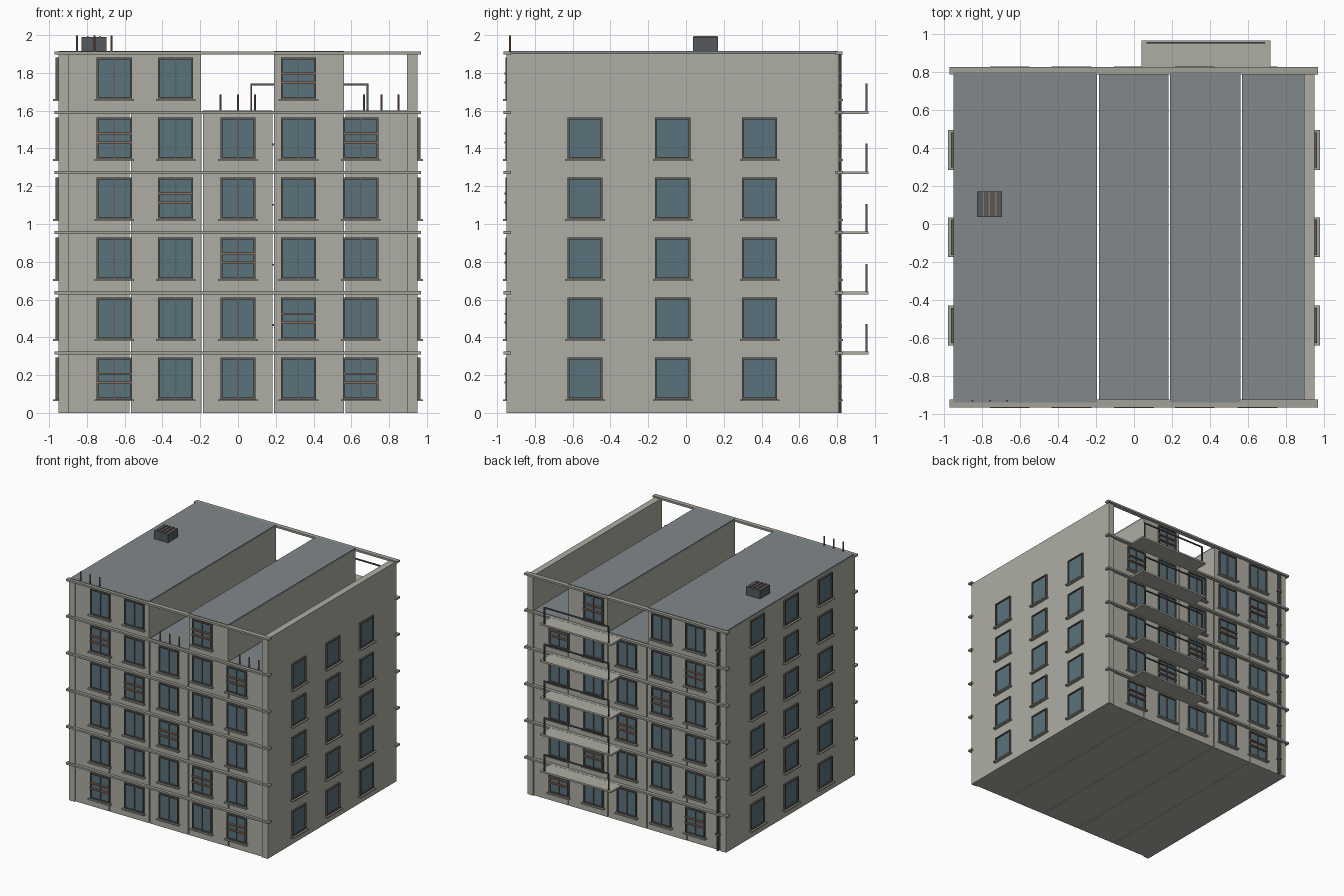
import bpy, bmesh
from mathutils import Matrix

if "Cube" in bpy.data.objects:
    bpy.data.objects.remove(bpy.data.objects["Cube"])

COLORS = {
    "concrete": (0.42, 0.42, 0.37, 1),
    "trim": (0.36, 0.36, 0.32, 1),
    "roofing": (0.22, 0.25, 0.26, 1),
    "glass": (0.10, 0.17, 0.20, 1),
    "frame": (0.12, 0.11, 0.10, 1),
    "metal": (0.09, 0.10, 0.11, 1),
    "rust": (0.30, 0.16, 0.10, 1),
}
parts = {}


def mesh_for(name, color):
    return parts.setdefault(name, (bmesh.new(), color))[0]


def box(name, color, x0, x1, y0, y1, z0, z1):
    """Add a box with the given limits to a named part."""
    m = Matrix.Translation(((x0 + x1) / 2, (y0 + y1) / 2, (z0 + z1) / 2)) \
        @ Matrix.Diagonal((abs(x1 - x0), abs(y1 - y0), abs(z1 - z0), 1))
    bmesh.ops.create_cube(mesh_for(name, color), size=1, matrix=m)


def rod(name, color, x, y, z0, z1, r, sides=8):
    bmesh.ops.create_cone(mesh_for(name, color), cap_ends=True, segments=sides,
                          radius1=r, radius2=r, depth=z1 - z0,
                          matrix=Matrix.Translation((x, y, (z0 + z1) / 2)))


FLOOR = 0.318
FRONT, BACK = -0.94, 0.80          # bay faces
LOW, HIGH = 5 * FLOOR, 6 * FLOOR - 0.006
COLS = (-0.655, -0.33, 0.0, 0.32, 0.65)
ROWS = (-0.535, -0.07, 0.39)

# bays, separated by narrow open joints
for x0, x1 in ((-0.95, -0.575), (-0.567, -0.194), (-0.184, 0.182), (0.19, 0.562), (0.57, 0.95)):
    box("bays", "concrete", x0, x1, FRONT, BACK, 0, LOW)

# top storey: two surviving blocks and a free standing side wall
for x0, x1 in ((-0.95, -0.195), (0.19, 0.562)):
    box("upper_blocks", "concrete", x0, x1, FRONT, BACK, LOW, HIGH)
    box("upper_roof", "roofing", x0, x1, FRONT, BACK, HIGH, HIGH + 0.015)
box("upper_side_wall", "concrete", 0.895, 0.95, FRONT, BACK, LOW, HIGH)
for x0, x1 in ((-0.184, 0.182), (0.57, 0.895)):
    box("lower_roof", "roofing", x0, x1, FRONT, BACK, LOW, LOW + 0.012)

# corner piers
for x0, x1 in ((-0.95, -0.897), (0.895, 0.95)):
    for y0, y1 in ((-0.95, FRONT), (BACK, 0.81)):
        box("corner_piers", "concrete", x0, x1, y0, y1, 0, HIGH)

# floor bands on front and back
for f in range(1, 7):
    z = f * FLOOR
    for y0, y1 in ((-0.966, -0.926), (0.788, 0.828)):
        box("floor_bands", "trim", -0.972, 0.97, y0, y1, z - 0.008 - 0.003 * (f == 6), z + 0.008 - 0.003 * (f == 6))


def window(axis, side, face, c, z, mullion=True, boards=False):
    """Window on a wall: axis 'y' for front/back, 'x' for the sides."""
    def piece(name, color, a0, a1, depth, z0, z1):
        d0, d1 = sorted((face - side * 0.004, face + side * depth))
        if axis == "y":
            box(name, color, c + a0, c + a1, d0, d1, z + z0, z + z1)
        else:
            box(name, color, d0, d1, c + a0, c + a1, z + z0, z + z1)

    w, lo, hi, t = 0.093, 0.072, 0.292, 0.010
    piece("window_glass", "glass", -w + t, w - t, 0.005, lo + t, hi - t)
    for s in (-1, 1):
        a0, a1 = sorted((s * w, s * (w - t)))
        piece("window_frames", "frame", a0, a1, 0.015, lo, hi)
    piece("window_frames", "frame", -w + t, w - t, 0.015, lo, lo + t)
    piece("window_frames", "frame", -w + t, w - t, 0.015, hi - t, hi)
    if mullion:
        piece("window_frames", "frame", -0.004, 0.004, 0.012, lo + t, hi - t)
    piece("window_sills", "trim", -0.105, 0.105, 0.030, lo - 0.010, lo)
    if boards:
        for h in (0.16, 0.207):
            piece("window_boards", "rust", -w, w, 0.022, h - 0.005, h + 0.005)


for f in range(6):
    for i, x in enumerate(COLS):
        if f < 5 or i in (0, 1, 3):
            for side, face in ((-1, FRONT), (1, BACK)):
                window("y", side, face, x, f * FLOOR, boards=(i + f) % 4 == 0)
    for y in ROWS:
        window("x", -1, -0.95, y, f * FLOOR, mullion=False)
        if f < 5:
            window("x", 1, 0.95, y, f * FLOOR, mullion=False)

# rear balconies with light railings
for f in range(1, 6):
    z = f * FLOOR
    box("balcony_slabs", "concrete", 0.04, 0.72, BACK, 0.966, z - 0.008, z + 0.007)
    for x in (0.07, 0.685):
        box("balcony_railings", "metal", x - 0.005, x + 0.005, 0.950, 0.960, z + 0.007, z + 0.152)
    box("balcony_railings", "metal", 0.065, 0.69, 0.950, 0.960, z + 0.143, z + 0.153)

# drain pipe with brackets on the rear corner
rod("drain_pipe", "metal", -0.875, 0.813, 0, HIGH, 0.011)
for f in range(6):
    z = f * FLOOR + 0.14
    box("pipe_brackets", "rust", -0.893, -0.857, BACK, 0.827, z - 0.006, z + 0.006)

# exposed reinforcing bars
for xc, z in ((-0.76, HIGH), (0.0, LOW), (0.76, LOW)):
    for dx in (-0.092, 0, 0.09):
        rod("exposed_bars", "rust", xc + dx, -0.932, z, z + 0.096, 0.006, 6)

# roof vent with slats
box("roof_vent", "metal", -0.828, -0.695, 0.037, 0.17, HIGH + 0.01, 1.99)
for x in (-0.795, -0.762, -0.729):
    box("vent_slats", "rust", x - 0.004, x + 0.004, 0.04, 0.167, 1.988, 1.996)

# turn the collected parts into objects
materials = {}
for key, rgba in COLORS.items():
    materials[key] = bpy.data.materials.new(key)
    materials[key].diffuse_color = rgba
for name, (bm, color) in parts.items():
    mesh = bpy.data.meshes.new(name)
    bm.to_mesh(mesh)
    bm.free()
    mesh.materials.append(materials[color])
    bpy.context.collection.objects.link(bpy.data.objects.new(name, mesh))

for m in bpy.data.materials:
    if m.users and not m.is_grease_pencil:
        m.use_nodes = True
        m.node_tree.nodes["Principled BSDF"].inputs["Base Color"].default_value = m.diffuse_color
